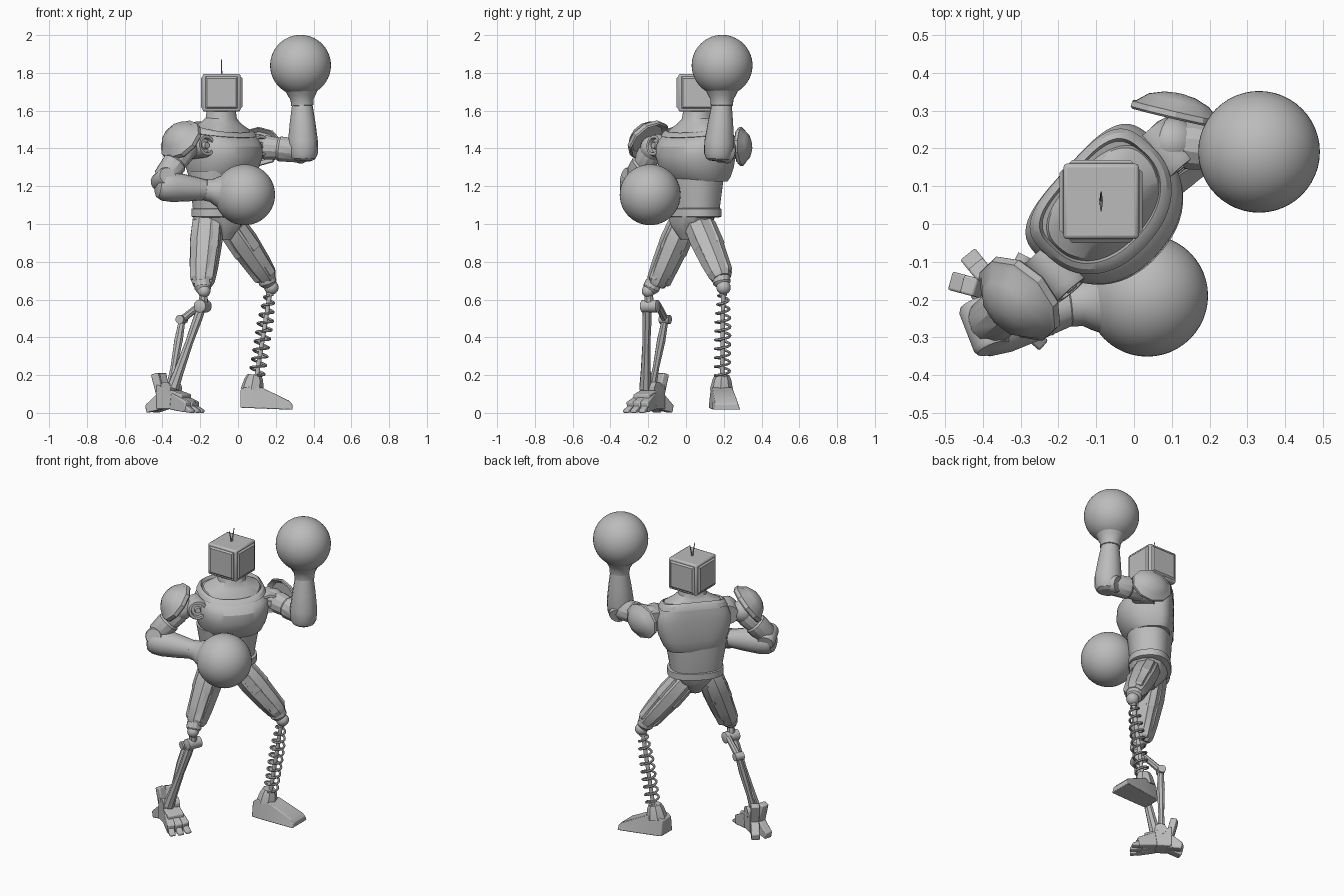
import bpy, bmesh
from math import sin, cos, pi, radians, copysign
from mathutils import Vector, Matrix

if "Cube" in bpy.data.objects:
    bpy.data.objects.remove(bpy.data.objects["Cube"])

grey = bpy.data.materials.new("plain_grey")
grey.use_nodes = True
grey.diffuse_color = (0.5, 0.5, 0.5, 1)
grey.node_tree.nodes["Principled BSDF"].inputs["Base Color"].default_value = grey.diffuse_color
parts = []


def finish(name, bm, bevel=0):
    bmesh.ops.recalc_face_normals(bm, faces=bm.faces)
    mesh = bpy.data.meshes.new(name)
    bm.to_mesh(mesh)
    bm.free()
    ob = bpy.data.objects.new(name, mesh)
    bpy.context.collection.objects.link(ob)
    mesh.materials.append(grey)
    if bevel:
        mod = ob.modifiers.new("bevel", "BEVEL")
        mod.width, mod.segments = bevel, 2
    parts.append(ob)
    return ob


def skin(name, rings, bevel=0):
    """Bridge matching rings of points and cap both ends."""
    bm = bmesh.new()
    loops = [[bm.verts.new(p) for p in ring] for ring in rings]
    n = len(loops[0])
    for low, high in zip(loops, loops[1:]):
        for i in range(n):
            j = (i + 1) % n
            bm.faces.new((low[i], low[j], high[j], high[i]))
    bm.faces.new(loops[0])
    bm.faces.new(loops[-1])
    return finish(name, bm, bevel)


def limb(name, a, b, profile, sides=24, squash=1):
    """Turned shape from a to b; profile holds (fraction, radius)."""
    a, b = Vector(a), Vector(b)
    frame = (b - a).to_track_quat("Z", "Y")
    rings = []
    for t, r in profile:
        rings.append([a.lerp(b, t) + frame @ Vector((r * cos(2 * pi * (i + .5) / sides),
                      r * squash * sin(2 * pi * (i + .5) / sides), 0)) for i in range(sides)])
    return skin(name, rings)


def torso(name, centre, turn, rows, sides=56, front_power=.9, back_power=.8):
    """Oval loft; rows hold (height, half width, front, back, front drop)."""
    rot = Matrix.Rotation(radians(turn), 3, "Z")
    rings = []
    for z, w, front, back, drop in rows:
        ring = []
        for i in range(sides):
            c, s = cos(2 * pi * i / sides), sin(2 * pi * i / sides)
            power, depth = (back_power, back) if s > 0 else (front_power, front)
            x = w * copysign(abs(c) ** power, c)
            y = depth * copysign(abs(s) ** power, s)
            ring.append(rot @ Vector((x, y, z + drop * s)) + Vector(centre))
        rings.append(ring)
    return skin(name, rings)


def ball(name, centre, r, u=48, v=28):
    bm = bmesh.new()
    bmesh.ops.create_uvsphere(bm, u_segments=u, v_segments=v, radius=r,
                              matrix=Matrix.Translation(centre))
    return finish(name, bm)


def box(name, centre, size, turn=0, tilt=0, taper=1, bevel=.006):
    """Box along local x; the +x end is scaled by taper in height, from the base."""
    bm = bmesh.new()
    bmesh.ops.create_cube(bm, size=1)
    for v in bm.verts:
        if v.co.x > 0 and v.co.z > 0:
            v.co.z = taper - .5
        v.co = Vector(c * s for c, s in zip(v.co, size))
    bm.transform(Matrix.Translation(centre) @ Matrix.Rotation(radians(turn), 4, "Z")
                 @ Matrix.Rotation(radians(tilt), 4, "Y"))
    return finish(name, bm, bevel)


# Head: bevelled box with raised, tapering panels on four sides
head = Vector((-.087, .06, 1.695))
box("head", head, (.2, .2, .2), bevel=.01)
for side, turn in (("front", -90), ("left", 0), ("back", 90), ("right", 180)):
    way = Matrix.Rotation(radians(turn), 3, "Z") @ Vector((1, 0, 0))
    limb("head_panel_" + side, head + way * .095, head + way * .11, ((0, .12), (.4, .12), (1, .108)), 4)
for lean in (-.025, .025):
    limb("antenna", head + Vector((0, 0, .09)), head + Vector((0, lean, .175)), ((0, .005), (1, .002)), 6)

# Trunk: abdomen, chest with collar rim, neck, belt and pelvis
torso("abdomen", (-.095, .035, 0), 45, ((1.04, .15, .11, .11, 0), (1.1, .155, .12, .115, 0),
      (1.2, .172, .13, .122, 0), (1.28, .185, .14, .122, 0)))
torso("belt", (-.092, .037, 0), 42, ((1.035, .15, .11, .11, 0), (1.04, .164, .125, .12, 0),
      (1.08, .164, .125, .12, 0), (1.085, .15, .11, .11, 0)))
torso("chest", (-.09, .06, 0), 48, ((1.225, .165, .13, .105, 0), (1.25, .182, .16, .115, 0),
      (1.3, .202, .19, .122, 0), (1.36, .216, .21, .125, .005), (1.42, .218, .205, .125, .01),
      (1.455, .207, .184, .122, .015), (1.478, .192, .16, .118, .022), (1.48, .2, .169, .124, .022),
      (1.503, .189, .154, .116, .027), (1.513, .175, .137, .104, .03),
      (1.493, .168, .13, .098, .03)), back_power=.58)
torso("neck", (-.087, .06, 0), 46, ((1.47, .18, .14, .1, .03), (1.51, .165, .12, .09, .02),
      (1.535, .115, .095, .08, .012), (1.56, .082, .076, .074, .005), (1.61, .072, .07, .07, 0)))
torso("pelvis", (-.085, .028, 0), 35, ((.915, .035, .06, .04, 0), (.95, .06, .085, .07, 0),
      (1.0, .115, .105, .1, 0), (1.045, .145, .11, .11, 0)), sides=12)

# Boxing gloves: ball with a flared cuff
gloves = (("right", (.035, -.19, 1.155), (-.16, -.212, 1.18), (-.39, -.275, 1.2)),
          ("left", (.331, .191, 1.84), (.34, .19, 1.64), (.345, .172, 1.38)))
for side, centre, wrist, elbow in gloves:
    ball(side + "_glove", centre, .161)
    limb(side + "_cuff", wrist, centre, ((-.08, .05), (-.06, .059), (.1, .061), (.2, .073), (.32, .084),
                                         (.4, .098), (.5, .12)))
    limb(side + "_forearm", elbow, wrist, ((-.18, .045), (-.14, .064), (-.04, .077), (.2, .08),
                                           (.6, .068), (1, .053)), 14)

# Shoulders, upper arms and elbows
arms = (("right", (-.205, -.125, 1.41), (-.28, -.175, 1.4), (-.395, -.27, 1.235)),
        ("left", (.085, .195, 1.41), (.1, .215, 1.41), (.345, .182, 1.385)))
for side, joint, top, elbow in arms:
    facing = Vector((.6, -.7, .1)) * .07
    joint = Vector(joint)
    limb(side + "_shoulder_joint", joint - facing, joint + facing,
         ((0, .05), (0, .062), (.85, .062), (1, .054), (1, .04), (.85, .036), (.85, .02), (1, .016)), 20)
    ball(side + "_shoulder_ball", top, .068, 20, 12)
    limb(side + "_upper_arm", top, elbow, ((0, .055), (.2, .066), (.45, .06), (.5, .068), (.9, .064), (1, .05)), 12)
    across = Vector((.35, -.9, .3)) * .066
    limb(side + "_elbow", Vector(elbow) - across, Vector(elbow) + across,
         ((0, .03), (0, .045), (.1, .052), (.9, .052), (1, .045)), 16)

# Shoulder pads: faceted shields with a thin border
cap = ((.3, .75), (0, .95), (.08, 1), (.3, .99), (.36, .9), (.72, .68), (.94, .35), (1, .08))
limb("right_shoulder_pad", (-.292, -.188, 1.433), (-.35, -.242, 1.492),
     [(t, r * .13) for t, r in cap], 10, .95)
limb("left_shoulder_pad", (.108, .28, 1.41), (.123, .345, 1.412),
     [(t, r * .127) for t, r in cap], 10, .82)

# Thighs: blunt faceted armour with raised plates
thighs = (("right", (-.155, .005, 1.06), (-.19, -.16, .675)), ("left", (-.06, .055, 1.03), (.16, .19, .71)))
for side, hip, knee in thighs:
    hip, knee = Vector(hip), Vector(knee)
    limb(side + "_thigh", hip, knee, ((0, .06), (.1, .083), (.4, .088), (.75, .077), (.94, .066), (1, .052)), 8, .9)
    axis = (knee - hip).normalized()
    for k in range(3):
        around = Matrix.Rotation(2 * pi * k / 3 + .5, 3, axis)
        out = around @ axis.orthogonal().normalized() * .043
        limb(side + "_thigh_plate", hip + out, knee + out * .8,
             ((.12, .03), (.15, .045), (.5, .05), (.52, .045), (.92, .037), (.95, .028)), 6)

# Right lower leg: knee, twin struts and their joints
limb("right_knee_collar", (-.188, -.17, .69), (-.185, -.195, .64), ((0, .045), (.6, .045), (1, .03)), 12)
ball("right_knee", (-.18, -.2, .645), .034, 20, 12)
limb("right_knee_link", (-.18, -.2, .645), (-.188, -.19, .55), ((0, .02), (1, .03)), 8)
limb("right_knee_hinge", (-.205, -.235, .565), (-.168, -.145, .565), ((0, .025), (.05, .034), (.95, .034), (1, .025)), 16)
limb("right_front_strut", (-.188, -.205, .57), (-.345, -.215, .13),
     ((0, .022), (.15, .026), (.45, .022), (.8, .028), (1, .034)), 8)
limb("right_strut_link", (-.195, -.15, .575), (-.295, -.11, .495), ((0, .018), (1, .02)), 8)
limb("right_strut_hinge", (-.31, -.135, .495), (-.285, -.085, .495), ((0, .024), (1, .024)), 14)
limb("right_rear_strut", (-.295, -.11, .495), (-.36, -.18, .13), ((0, .018), (.3, .024), (.7, .018), (1, .024)), 8)

# Right foot: ankle, instep, three clawed toes and heel spurs
ahead = -33
ankle = Vector((-.355, -.185, 0))
limb("right_ankle", ankle + Vector((-.03, -.04, .13)), ankle + Vector((.03, .04, .13)), ((0, .036), (1, .036)), 12)
box("right_instep", ankle + Vector((.015, -.01, .085)), (.16, .1, .13), ahead, 0, .6)
for k in (-1, 0, 1):
    turn = ahead + k * 9
    rot = Matrix.Rotation(radians(turn), 3, "Z")
    box("right_toe", ankle + rot @ Vector((.09, k * .024, .055)), (.11, .046, .09), turn, 8, .62)
    box("right_claw", ankle + rot @ Vector((.145, k * .024, .028)), (.07, .036, .05), turn, 6, .3)
for k in (-1, 1):
    turn = ahead + 180 + k * 18
    rot = Matrix.Rotation(radians(turn), 3, "Z")
    box("right_heel", ankle + rot @ Vector((.09, 0, .06)), (.1, .05, .1), turn, 12, .4)
    box("right_heel_guard", ankle + rot @ Vector((.07, 0, .15)), (.04, .05, .12), turn, 15)

# Left lower leg: coil spring around a rod
top, base = Vector((.172, .197, .65)), Vector((.095, .192, .17))
limb("left_knee_collar", (.15, .185, .715), top, ((0, .05), (.4, .048), (.7, .03)), 12)
ball("left_knee", top + Vector((.005, .002, .014)), .038, 20, 12)
limb("left_shin_rod", top, base, ((0, .02), (.06, .02), (.06, .012), (.94, .012), (.94, .028), (1, .03)), 12)
curve = bpy.data.curves.new("left_spring", "CURVE")
curve.dimensions = "3D"
curve.bevel_depth, curve.bevel_resolution = .007, 1
path = curve.splines.new("POLY")
turns, steps = 9, 18
path.points.add(turns * steps)
frame = (base - top).to_track_quat("Z", "Y")
for i, point in enumerate(path.points):
    t, angle = i / (turns * steps), 2 * pi * i / steps
    r = .026 + .013 * min(1, t * 3)
    point.co = (*(top.lerp(base, .06 + .88 * t) + frame @ Vector((r * cos(angle), r * sin(angle), 0))), 1)
curve.materials.append(grey)
spring = bpy.data.objects.new("left_spring", curve)
bpy.context.collection.objects.link(spring)

# Left foot: heel block sloping to a wide toe, with an ankle block on top
boot = ((.012, .055, .12), (.035, .06, .138), (.125, .066, .135), (.27, .073, .065), (.288, .073, .045))
rings = []
for x, half, high in boot:
    mid = .175 + x * .14
    rings.append([(x, mid - half, .028 - x * .04), (x, mid + half, .028 - x * .04),
                  (x, mid + half * .8, high), (x, mid - half * .8, high)])
skin("left_foot", rings, .004)
limb("left_ankle", (.075, .188, .12), (.088, .192, .2), ((0, .062), (.7, .05), (1, .038)), 8)

# Shading: curved surfaces smooth, facets crisp
bpy.ops.object.select_all(action="DESELECT")
spring.select_set(True)
bpy.context.view_layer.objects.active = spring
bpy.ops.object.convert(target="MESH")
for ob in parts:
    ob.select_set(True)
bpy.ops.object.shade_smooth_by_angle(angle=radians(29))
